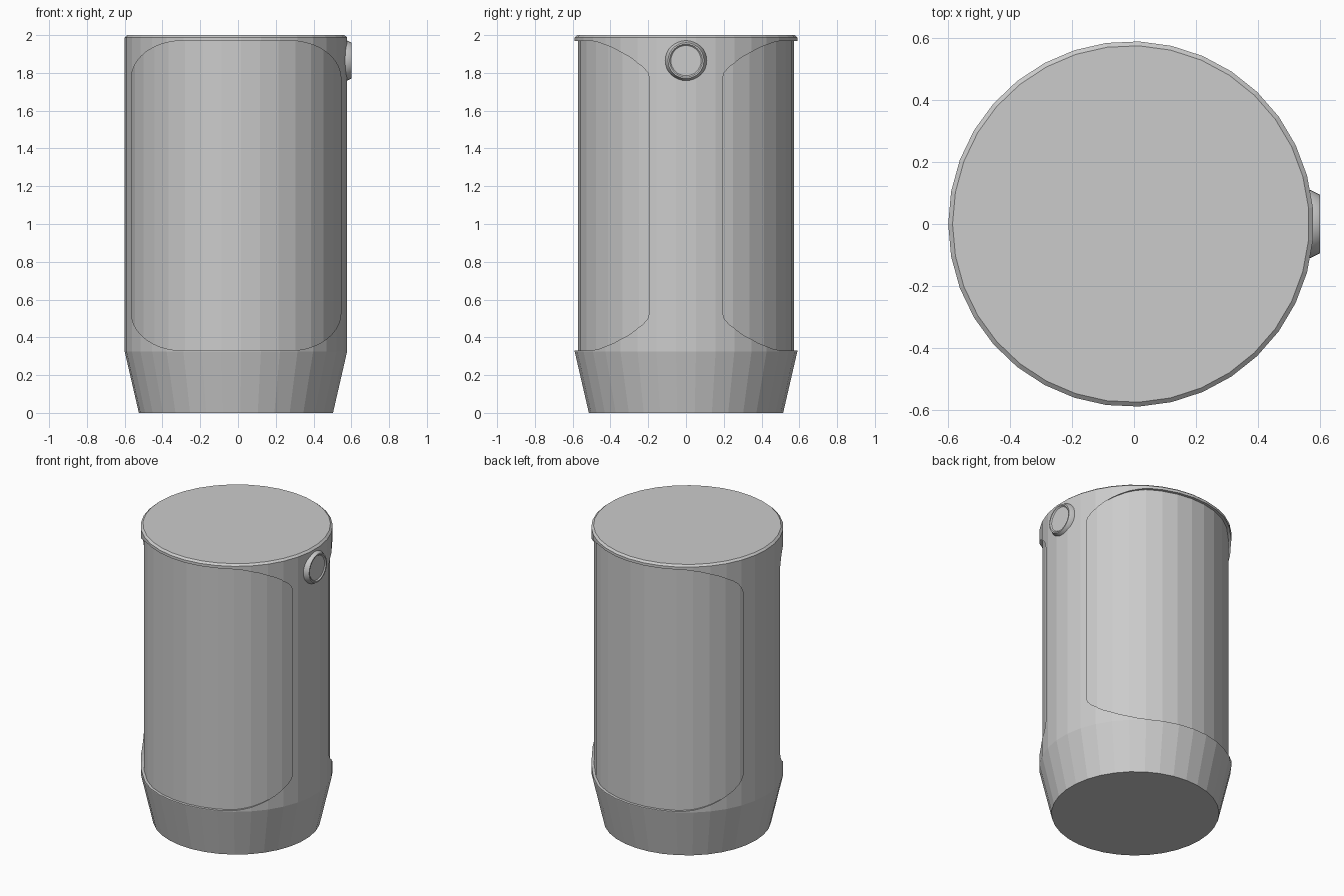
import bpy, bmesh
from math import sin, cos, pi, tau
from mathutils import Matrix

if "Cube" in bpy.data.objects:
    bpy.data.objects.remove(bpy.data.objects["Cube"], do_unlink=True)

CENTRE_X = -0.01
SIDES = 35

grey = bpy.data.materials.new("light grey")
grey.use_nodes = True
grey.diffuse_color = (0.6, 0.6, 0.6, 1)
grey.node_tree.nodes["Principled BSDF"].inputs["Base Color"].default_value = (0.6, 0.6, 0.6, 1)


def loft(name, rings):
    """Closed solid from equal-length rings of points, capped at both ends."""
    bm = bmesh.new()
    rows = [[bm.verts.new(p) for p in ring] for ring in rings]
    n = len(rows[0])
    for a, b in zip(rows, rows[1:]):
        for i in range(n):
            j = (i + 1) % n
            bm.faces.new((a[i], a[j], b[j], b[i]))
    bm.faces.new(rows[0])
    bm.faces.new(rows[-1])
    bmesh.ops.recalc_face_normals(bm, faces=bm.faces)
    mesh = bpy.data.meshes.new(name)
    bm.to_mesh(mesh)
    bm.free()
    mesh.materials.append(grey)
    obj = bpy.data.objects.new(name, mesh)
    bpy.context.collection.objects.link(obj)
    return obj


def turned(name, profile, sides):
    """Solid of revolution about z from (radius, height) pairs."""
    return loft(name, [[(r * cos(pi + tau * i / sides), r * sin(pi + tau * i / sides), z)
                        for i in range(sides)] for r, z in profile])


def rounded_rect(half_w, z0, z1, rx, rz, y, steps=10):
    """Rounded rectangle in the xz plane with elliptical corners."""
    points = []
    corners = [(half_w - rx, z1 - rz), (rx - half_w, z1 - rz),
               (rx - half_w, z0 + rz), (half_w - rx, z0 + rz)]
    for k, (cx, cz) in enumerate(corners):
        for s in range(steps + 1):
            a = pi / 2 * (k + s / steps)
            points.append((cx + rx * cos(a), y, cz + rz * sin(a)))
    return points


# Canister body: tapered base, straight wall, small top chamfer
body = turned("canister_body", [(0.515, 0), (0.59, 0.325), (0.59, 1.988), (0.576, 2)], SIDES)

# Helpers: a slot through front and back, and the core left standing inside it
slot = loft("panel_cutter", [rounded_rect(0.555, 0.33, 1.97, 0.27, 0.2, y) for y in (-1, 1)])
core = turned("panel_core", [(0.572, 0.3), (0.572, 1.98)], SIDES)

for helper, operation in ((slot, "DIFFERENCE"), (core, "UNION")):
    helper.hide_render = True
    mod = body.modifiers.new(operation.title(), "BOOLEAN")
    mod.object = helper
    mod.operation = operation
    mod.solver = "EXACT"

# Bake the recessed panels into the body and drop the helpers
bpy.context.view_layer.update()
baked = bpy.data.meshes.new_from_object(body.evaluated_get(bpy.context.evaluated_depsgraph_get()))
body.modifiers.clear()
body.data = baked
for helper in (slot, core):
    bpy.data.objects.remove(helper, do_unlink=True)
body.location.x = CENTRE_X

# Round button on the left side near the top, with a raised ring
button = turned("side_button", [(0.11, 0.54), (0.11, 0.57), (0.095, 0.6), (0.087, 0.6),
                                (0.08, 0.593)], 32)
button.data.transform(Matrix.Rotation(pi / 2, 4, "Y"))
button.location.z = 1.865
bpy.ops.object.select_all(action="DESELECT")
button.select_set(True)
bpy.context.view_layer.objects.active = button
bpy.ops.object.shade_smooth_by_angle()
